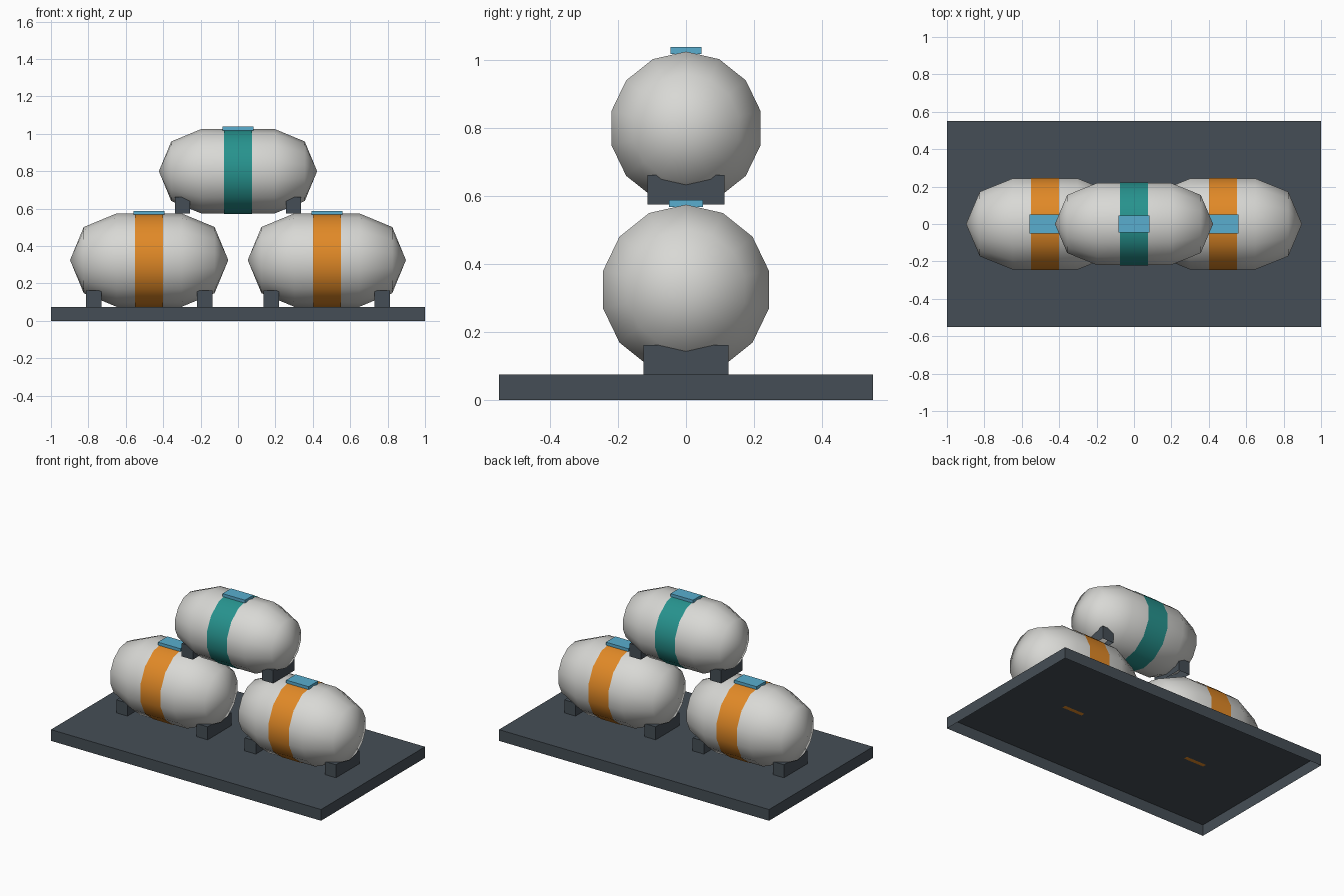
import bpy, bmesh, math

if "Cube" in bpy.data.objects:
    bpy.data.objects.remove(bpy.data.objects["Cube"])


def material(name, rgb):
    m = bpy.data.materials.new(name)
    m.diffuse_color = (*rgb, 1)
    m.use_nodes = True
    m.node_tree.nodes["Principled BSDF"].inputs["Base Color"].default_value = m.diffuse_color
    return m


SLATE = material("slate", (0.06, 0.076, 0.092))
GREY = material("light_grey", (0.69, 0.69, 0.665))
ORANGE = material("orange", (0.75, 0.25, 0.02))
TEAL = material("teal", (0.02, 0.29, 0.27))
BLUE = material("sky_blue", (0.10, 0.42, 0.62))
SIDES = 14


def finish(name, bm, mat, smooth=False):
    bmesh.ops.recalc_face_normals(bm, faces=bm.faces)
    mesh = bpy.data.meshes.new(name)
    bm.to_mesh(mesh)
    bm.free()
    mesh.materials.append(mat)
    for p in mesh.polygons:
        p.use_smooth = smooth
    ob = bpy.data.objects.new(name, mesh)
    bpy.context.collection.objects.link(ob)
    return ob


def box(name, x, y, z, mat, open_bottom=False):
    """Box from (min, max) ranges, optionally hollow from below."""
    bm = bmesh.new()
    bmesh.ops.create_cube(bm, size=1)
    for v in bm.verts:
        v.co = [r[0] if c < 0 else r[1] for c, r in zip(v.co, (x, y, z))]
    if open_bottom:
        bm.normal_update()
        low = [f for f in bm.faces if f.normal.z < -0.9]
        bmesh.ops.delete(bm, geom=low, context='FACES_ONLY')
    return finish(name, bm, mat)


def lathe(name, profile, cx, cz, mat):
    """Turn (x, radius) points around the x axis, with a corner at the top."""
    bm = bmesh.new()
    rings = []
    for x, r in profile:
        if r == 0:
            rings.append([bm.verts.new((cx + x, 0, cz))] * SIDES)
        else:
            angles = [math.tau * i / SIDES for i in range(SIDES)]
            rings.append([bm.verts.new((cx + x, r * math.sin(a), cz + r * math.cos(a)))
                          for a in angles])
    for a, b in zip(rings, rings[1:]):
        for i in range(SIDES):
            j = (i + 1) % SIDES
            bm.faces.new(list(dict.fromkeys((a[i], a[j], b[j], b[i]))))
    return finish(name, bm, mat, True)


def tank(name, cx, cz, r, band_mat):
    half = 0.423
    s = half - r                      # half length of the straight part
    d = r * math.sqrt(0.5)
    end = [(half, 0), (s + d, d), (s, r)]
    lathe(name + "_body", end + [(-x, q) for x, q in reversed(end)], cx, cz, GREY)
    # Painted band and label plate
    lathe(name + "_band", [(-0.075, r + 0.003), (0.075, r + 0.003)], cx, cz, band_mat)
    box(name + "_label_plate", (cx - 0.083, cx + 0.083), (-0.2 * r, 0.2 * r),
        (cz + r - 0.007, cz + r + 0.013), BLUE)
    # Support saddles
    for side, label in ((-1, "left"), (1, "right")):
        x = cx + side * 0.297
        box(f"{name}_{label}_saddle", (x - 0.041, x + 0.041), (-r / 2, r / 2),
            (cz - r, cz - r + 0.087), SLATE, True)


# Base platform, hollow underneath
box("base_platform", (-1, 1), (-0.55, 0.55), (0, 0.075), SLATE, True)

# Two lower tanks and one stacked on top
tank("lower_left_tank", -0.475, 0.325, 0.25, ORANGE)
tank("lower_right_tank", 0.475, 0.325, 0.25, ORANGE)
tank("upper_tank", 0, 0.8, 0.225, TEAL)
